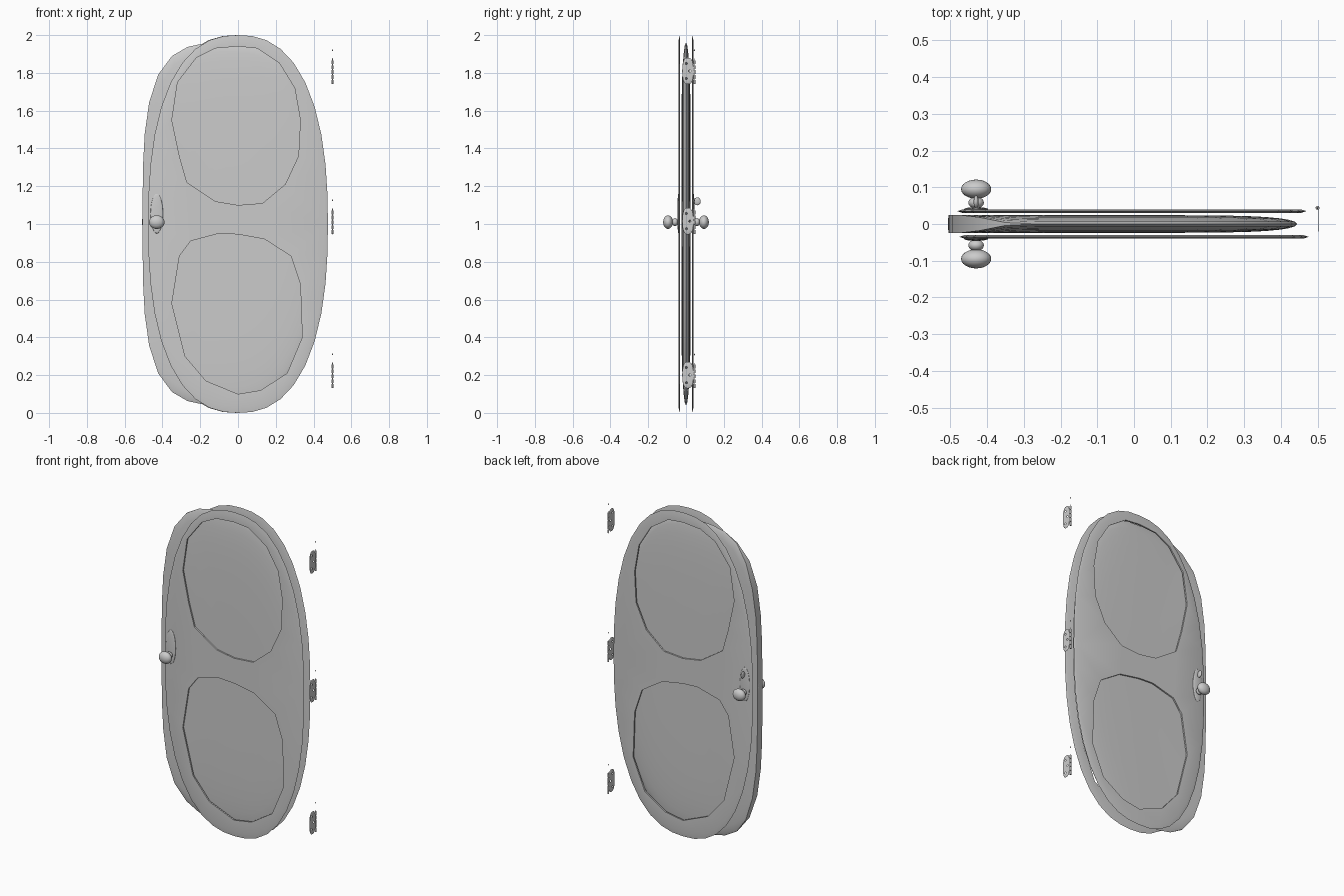
import bpy
import bmesh
import math
from mathutils import Matrix

cube = bpy.data.objects.get("Cube")
if cube:
    bpy.data.objects.remove(cube, do_unlink=True)

GREY = (0.6, 0.6, 0.6, 1)
grey = bpy.data.materials.new("plain grey")
grey.use_nodes = True
grey.diffuse_color = GREY
grey.node_tree.nodes["Principled BSDF"].inputs["Base Color"].default_value = GREY


def finish(bm, name, place=None, angle=40):
    """Turn a bmesh into a smooth-shaded grey object."""
    bmesh.ops.remove_doubles(bm, verts=bm.verts, dist=0.00001)
    bmesh.ops.recalc_face_normals(bm, faces=bm.faces)
    if place:
        bm.transform(place)
    mesh = bpy.data.meshes.new(name)
    bm.to_mesh(mesh)
    bm.free()
    mesh.materials.append(grey)
    ob = bpy.data.objects.new(name, mesh)
    bpy.context.collection.objects.link(ob)
    bpy.ops.object.select_all(action='DESELECT')
    ob.select_set(True)
    bpy.context.view_layer.objects.active = ob
    bpy.ops.object.shade_smooth_by_angle(angle=math.radians(angle))
    return ob


def oval(rx, rz, count, right=2.0, left=None, cx=0, cz=0):
    """Superellipse whose exponent may differ on each side."""
    points = []
    for i in range(count):
        a = math.tau * i / count
        c, s = math.cos(a), math.sin(a)
        p = right if c > 0 else (left or right)
        r = (abs(c) ** p + abs(s) ** p) ** (-1 / p)
        points.append((cx + rx * r * c, cz + rz * r * s))
    return points


def pierced_plate(name, outline, holes, half, place):
    """Thin sheet with a feathered rim and walled openings."""
    bm = bmesh.new()

    def loop(points, y, scale=1):
        return [bm.verts.new((x * scale, y, z * scale)) for x, z in points]

    def skin(a, b):
        for i in range(len(a)):
            j = (i + 1) % len(a)
            bm.faces.new((a[i], a[j], b[j], b[i]))

    def edges(ring):
        return [bm.edges.get((v, ring[i - 1])) or bm.edges.new((v, ring[i - 1]))
                for i, v in enumerate(ring)]

    sides = []
    for sign in (1, -1):
        inner = loop(outline, sign * half, 0.97)
        skin(loop(outline, 0), inner)
        openings = [loop(h, sign * half) for h in holes]
        border = [e for ring in [inner] + openings for e in edges(ring)]
        bmesh.ops.triangle_fill(bm, use_beauty=True, edges=border)
        sides.append(openings)
    for a, b in zip(*sides):
        skin(a, b)
    return finish(bm, name, place)


def ball(name, centre, radii, segments=24, rings=14):
    bm = bmesh.new()
    bmesh.ops.create_uvsphere(bm, u_segments=segments, v_segments=rings, radius=1)
    finish(bm, name, Matrix.Translation(centre) @ Matrix.Diagonal((*radii, 1)), 80)


def rod(name, centre, radius, depth):
    bm = bmesh.new()
    bmesh.ops.create_cone(bm, cap_ends=True, segments=10, radius1=radius,
                          radius2=radius, depth=depth)
    finish(bm, name, Matrix.Translation(centre))


# Door core: full thickness at the latch edge, tapering to a point elsewhere
bm = bmesh.new()
edge = oval(0.475, 0.96, 40, 2.4, 3.6)
for sign in (1, -1):
    previous = None
    for scale in (1, 0.985, 0.95, 0.9, 0.82, 0.7, 0.5, 0.25):
        ring = []
        for x, z in edge:
            keep = min(1, max(0, (-x - 0.3) / 0.12))
            thick = 0.024 * (keep + (1 - keep) * math.sqrt(1 - scale ** 5))
            ring.append(bm.verts.new((x * scale, sign * thick, z * scale)))
        if previous:
            for i in range(len(ring)):
                bm.faces.new((previous[i - 1], previous[i], ring[i], ring[i - 1]))
        else:
            if sign == 1:
                front_rim = ring
            else:
                for i in range(len(ring)):
                    bm.faces.new((front_rim[i - 1], front_rim[i], ring[i], ring[i - 1]))
        previous = ring
    bm.faces.new(previous)
bmesh.ops.dissolve_degenerate(bm, dist=0.00001, edges=bm.edges)
finish(bm, "door_core", Matrix.Translation((-0.03, 0, 1)))

# Front and back face sheets with two rounded panel openings
upper = [(0, .94), (-.12, .93), (-.22, .88), (-.32, .75), (-.35, .55), (-.31, .36),
         (-.27, .22), (-.12, .12), (0, .1), (.13, .11), (.25, .21), (.32, .36),
         (.33, .55), (.3, .72), (.22, .85), (.1, .93)]
lower = [(-.1, -.05), (-.25, -.09), (-.31, -.17), (-.35, -.42), (-.28, -.7),
         (-.17, -.83), (0, -.9), (.12, -.88), (.26, -.79), (.34, -.6),
         (.33, -.32), (.28, -.17), (.14, -.08), (0, -.055)]
for side, name in ((-1, "front"), (1, "back")):
    shift = Matrix.Translation((-0.003 * (side + 1), side * 0.035, 1))
    pierced_plate(name + "_face_sheet", oval(0.476, 1, 40, 2.4),
                  (upper, lower), 0.0045, shift)
    # Handle set on each face
    ball(name + "_lock_plate", (-0.43, side * 0.04, 1.055), (0.033, 0.006, 0.105))
    ball(name + "_knob_neck", (-0.43, side * 0.058, 1.01), (0.021, 0.016, 0.021))
    ball(name + "_knob", (-0.43, side * 0.095, 1.01), (0.041, 0.026, 0.036))

# Small turn latch on the back, and latch plate on the door edge
ball("turn_latch", (-0.43, 0.06, 1.12), (0.007, 0.018, 0.021))
ball("edge_latch_plate", (-0.504, 0, 1.01), (0.003, 0.022, 0.065))

# Three hinges standing off the other edge
screws = [oval(0.006, 0.006, 8, cx=x, cz=z)
          for x, z in ((-0.008, 0.04), (0.01, 0), (-0.008, -0.04))]
turn = Matrix.Rotation(math.pi / 2, 4, 'Z')
for label, z in (("top", 1.81), ("middle", 1.015), ("bottom", 0.2)):
    pierced_plate(label + "_hinge_leaf", oval(0.03, 0.07, 20, 2.8), screws, 0.0012,
                  Matrix.Translation((0.502, 0.01, z)) @ turn)
    for k in range(5):
        rod(f"{label}_hinge_knuckle_{k}", (0.5, 0.044, z - 0.058 + k * 0.026), 0.0055, 0.02)
    rod(label + "_hinge_pin", (0.5, 0.044, z), 0.002, 0.13)
    ball(label + "_hinge_finial", (0.5, 0.044, z + 0.11), (0.003, 0.003, 0.005), 10, 6)
